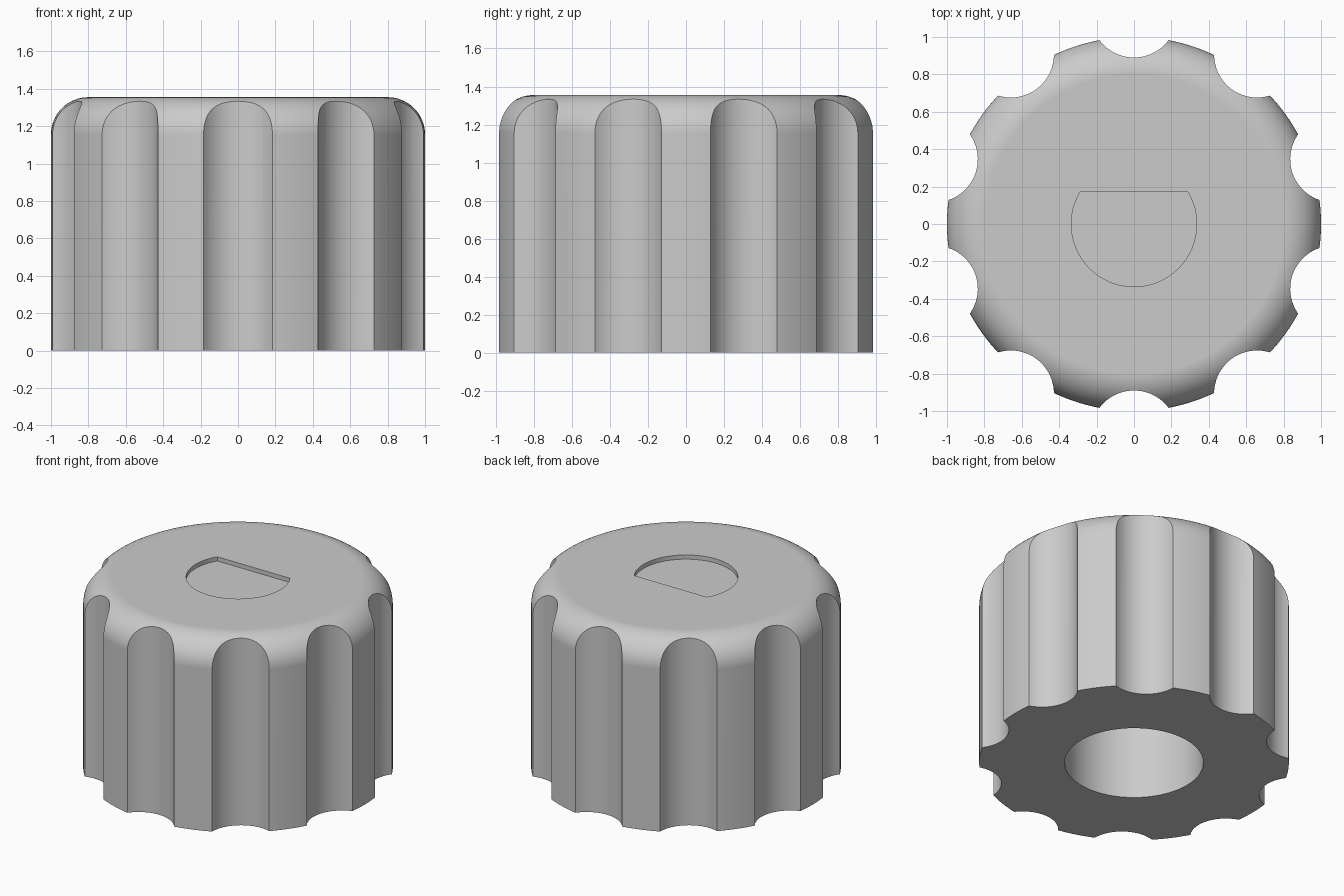
import bpy, bmesh
from math import sin, cos, pi, asin

cube = bpy.data.objects.get("Cube")
if cube:
    bpy.data.objects.remove(cube, do_unlink=True)

HEIGHT, RADIUS, FILLET = 1.355, 1.0, 0.2
FLUTES, FLUTE_R, FLUTE_DIST = 10, 0.23, 1.12
BORE_R, BORE_DEPTH = 0.448, 1.1
MARK_R, MARK_FLAT, MARK_DEPTH = 0.335, 0.175, 0.03

grey = bpy.data.materials.new("plain_grey")
grey.use_nodes = True
grey.diffuse_color = (0.6, 0.6, 0.6, 1)
grey.node_tree.nodes["Principled BSDF"].inputs["Base Color"].default_value = grey.diffuse_color


def make_object(name, bm):
    bmesh.ops.recalc_face_normals(bm, faces=bm.faces)
    mesh = bpy.data.meshes.new(name)
    bm.to_mesh(mesh)
    bm.free()
    mesh.materials.append(grey)
    obj = bpy.data.objects.new(name, mesh)
    bpy.context.collection.objects.link(obj)
    return obj


def arc(cx, cy, r, start, end, steps):
    return [(cx + r * cos(start + (end - start) * i / steps),
             cy + r * sin(start + (end - start) * i / steps)) for i in range(steps + 1)]


def add_prism(bm, outline, z0, z1):
    face = bm.faces.new([bm.verts.new((x, y, z0)) for x, y in outline])
    top = bmesh.ops.extrude_face_region(bm, geom=[face])["geom"]
    bmesh.ops.translate(bm, vec=(0, 0, z1 - z0),
                        verts=[v for v in top if isinstance(v, bmesh.types.BMVert)])


# Knob body: stacked rings, straight side and rounded top edge
bm = bmesh.new()
profile = [(RADIUS, 0)] + arc(RADIUS - FILLET, HEIGHT - FILLET, FILLET, 0, pi / 2, 16)
SEGMENTS = 180
rings = [[bm.verts.new((r * cos(2 * pi * i / SEGMENTS), r * sin(2 * pi * i / SEGMENTS), z))
          for i in range(SEGMENTS)] for r, z in profile]
for low, high in zip(rings, rings[1:]):
    for i in range(SEGMENTS):
        j = (i + 1) % SEGMENTS
        bm.faces.new((low[i], low[j], high[j], high[i]))
bm.faces.new(rings[0])
bm.faces.new(rings[-1])
knob = make_object("knob_body", bm)

# Grip flutes around the side
bm = bmesh.new()
for k in range(FLUTES):
    a = pi / 2 + 2 * pi * k / FLUTES
    outline = arc(FLUTE_DIST * cos(a), FLUTE_DIST * sin(a), FLUTE_R, a, a + 2 * pi, 72)[:-1]
    add_prism(bm, outline, -0.2, HEIGHT + 0.2)
flutes = make_object("flute_cutter", bm)

# Round blind bore in the underside
bm = bmesh.new()
add_prism(bm, arc(0, 0, BORE_R, 0, 2 * pi, 96)[:-1], -0.2, BORE_DEPTH)
bore = make_object("bore_cutter", bm)

# Shallow D-shaped recess in the top
bm = bmesh.new()
t = asin(MARK_FLAT / MARK_R)
add_prism(bm, arc(0, 0, MARK_R, pi - t, 2 * pi + t, 72), HEIGHT - MARK_DEPTH, HEIGHT + 0.2)
recess = make_object("recess_cutter", bm)

# Cut the body, then remove the cutters
bpy.ops.object.select_all(action="DESELECT")
bpy.context.view_layer.objects.active = knob
knob.select_set(True)
for cutter in (flutes, bore, recess):
    cutter.hide_render = True
    mod = knob.modifiers.new("cut", "BOOLEAN")
    mod.operation, mod.solver, mod.object = "DIFFERENCE", "EXACT", cutter
    bpy.ops.object.modifier_apply(modifier=mod.name)
    bpy.data.objects.remove(cutter, do_unlink=True)

# Smooth curves, crisp edges and flat end faces
bpy.ops.object.shade_smooth_by_angle(angle=pi / 7)
weighted = knob.modifiers.new("weighted_normals", "WEIGHTED_NORMAL")
weighted.keep_sharp = True
